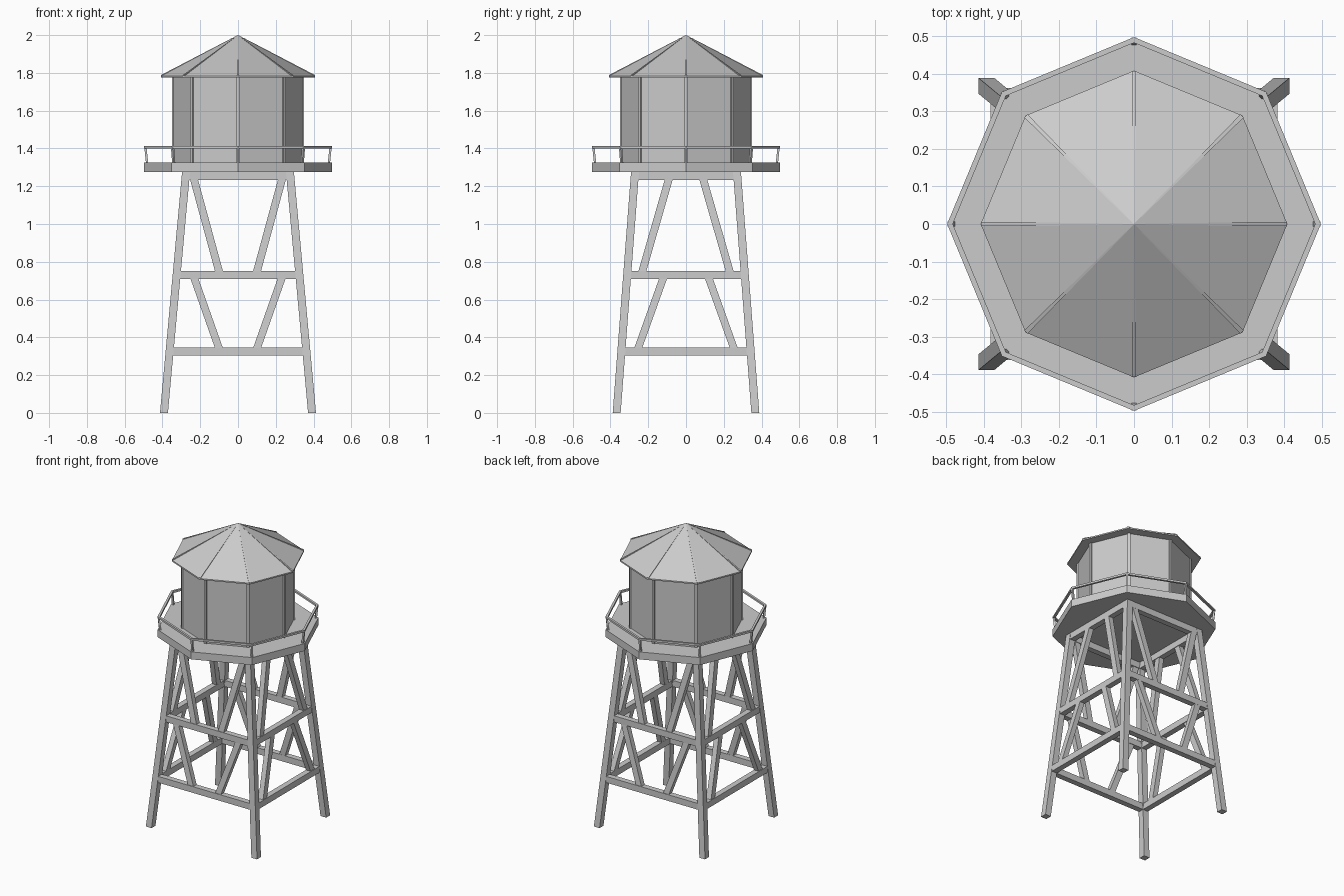
import bpy, bmesh
from math import cos, sin, pi
from mathutils import Vector

if "Cube" in bpy.data.objects:
    bpy.data.objects.remove(bpy.data.objects["Cube"])


def make(name, verts, faces):
    me = bpy.data.meshes.new(name)
    bm = bmesh.new()
    vs = [bm.verts.new(v) for v in verts]
    for f in faces:
        bm.faces.new([vs[i] for i in f])
    bmesh.ops.recalc_face_normals(bm, faces=bm.faces[:])
    bm.to_mesh(me)
    bm.free()
    ob = bpy.data.objects.new(name, me)
    bpy.context.collection.objects.link(ob)
    return ob


def strut(name, p0, p1, u, v, end=1.0):
    """Four-sided bar from p0 to p1 with half-section vectors u and v."""
    u, v = Vector(u), Vector(v)
    signs = ((-1, -1), (1, -1), (1, 1), (-1, 1))
    verts = [Vector(p) + (u * a + v * b) * k
             for p, k in ((p0, 1.0), (p1, end)) for a, b in signs]
    faces = [(0, 1, 2, 3), (4, 5, 6, 7)]
    faces += [(i, (i + 1) % 4, (i + 1) % 4 + 4, i + 4) for i in range(4)]
    return make(name, verts, faces)


def octa(r, z, i):
    return Vector((r * cos(i * pi / 4), r * sin(i * pi / 4), z))


def lathe8(name, profile, closed=False):
    """Eight-sided revolve of (radius, z) points, corners on the axes."""
    n = len(profile)
    verts = [octa(r, z, i) for i in range(8) for r, z in profile]
    faces = [(i * n + j, (i + 1) % 8 * n + j, (i + 1) % 8 * n + (j + 1) % n, i * n + (j + 1) % n)
             for i in range(8) for j in range(n if closed else n - 1)]
    if not closed:
        faces += [tuple(i * n for i in range(8)), tuple(i * n + n - 1 for i in range(8))]
    return make(name, verts, faces)


def leg_x(z):
    return 0.392 - 0.117 * z / 1.275


def leg_y(z):
    return 0.367 - 0.097 * z / 1.275


# Splayed legs
for sx in (-1, 1):
    for sy in (-1, 1):
        strut("leg", (sx * leg_x(0), sy * leg_y(0), 0),
              (sx * leg_x(1.28), sy * leg_y(1.28), 1.28), (0.021, 0, 0), (0, 0.021, 0))

# Horizontal beams on the four sides
for z in (0.325, 0.73, 1.254):
    x, y = leg_x(z), leg_y(z)
    for s in (-1, 1):
        strut("cross_beam", (-x, s * y, z), (x, s * y, z), (0, 0, 0.021), (0, 0.019, 0))
        strut("side_beam", (s * x, -y, z), (s * x, y, z), (0, 0, 0.021), (0.019, 0, 0))

# Diagonal braces: V on front and back, inverted V on the sides
for z0, z1, f0, f1, g0, g1 in ((0.335, 0.72, 0.098, 0.234, 0.256, 0.118),
                               (0.74, 1.24, 0.098, 0.234, 0.234, 0.09)):
    for s in (-1, 1):
        for t in (-1, 1):
            strut("front_brace", (t * f0, s * leg_y(z0), z0), (t * f1, s * leg_y(z1), z1),
                  (0.021, 0, 0), (0, 0.017, 0))
            strut("side_brace", (s * leg_x(z0), t * g0, z0), (s * leg_x(z1), t * g1, z1),
                  (0, 0.021, 0), (0.017, 0, 0))

# Platform, tank, roof and handrail
lathe8("platform", [(0.497, 1.275), (0.497, 1.325)])
lathe8("tank", [(0.345, 1.32), (0.345, 1.782)])
lathe8("roof", [(0.408, 1.775), (0.408, 1.784), (0.001, 2.0)])
lathe8("handrail", [(0.482, 1.401), (0.497, 1.401), (0.497, 1.414), (0.482, 1.414)], closed=True)

# Corner posts, tank battens and roof ribs
for i in range(8):
    radial = octa(1, 0, i)
    side = Vector((-radial.y, radial.x, 0))
    strut("rail_post", octa(0.481, 1.32, i), octa(0.490, 1.405, i), radial * 0.006, side * 0.006)
    strut("tank_batten", octa(0.344, 1.32, i), octa(0.344, 1.78, i), radial * 0.006, side * 0.008)
    strut("roof_rib", octa(0.407, 1.783, i), octa(0.03, 1.984, i),
          side * 0.006, Vector((0, 0, 0.006)), end=0.2)
